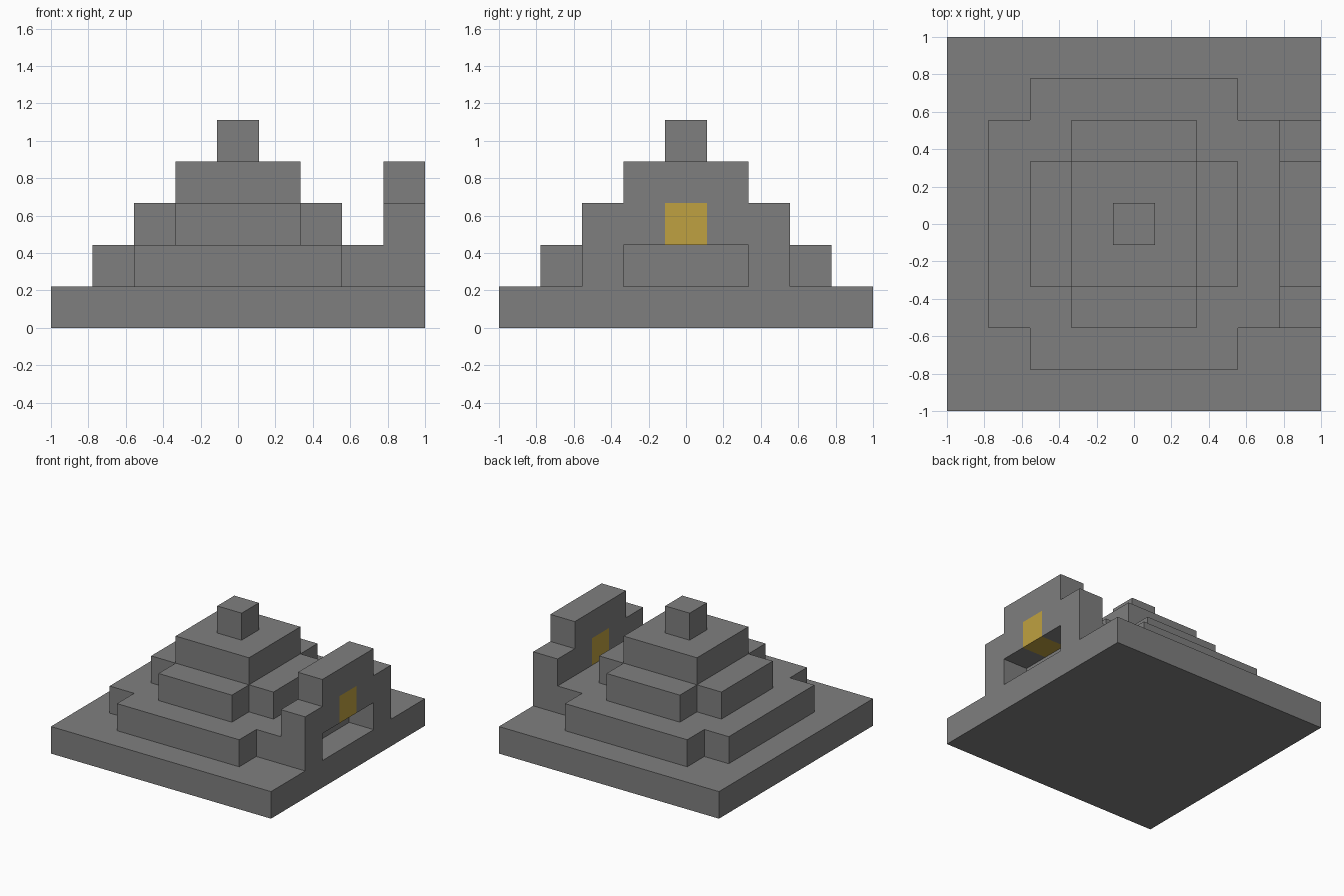
import bpy
import bmesh
from mathutils import Vector

if "Cube" in bpy.data.objects:
    bpy.data.objects.remove(bpy.data.objects["Cube"], do_unlink=True)

U = 2 / 9  # one block


def material(name, colour):
    mat = bpy.data.materials.new(name)
    mat.use_nodes = True
    mat.diffuse_color = colour
    mat.node_tree.nodes["Principled BSDF"].inputs["Base Color"].default_value = colour
    return mat


stone = material("grey stone", (0.212, 0.212, 0.212, 1))
gold = material("gold", (0.52, 0.356, 0.052, 1))


def extrude(name, outline, direction, mat):
    """Closed solid from an outline in block units, swept along direction."""
    bm = bmesh.new()
    face = bm.faces.new([bm.verts.new(Vector(p) * U) for p in outline])
    swept = bmesh.ops.extrude_face_region(bm, geom=[face], use_keep_orig=True)
    verts = [v for v in swept["geom"] if isinstance(v, bmesh.types.BMVert)]
    bmesh.ops.translate(bm, verts=verts, vec=Vector(direction) * U)
    bmesh.ops.recalc_face_normals(bm, faces=bm.faces)
    mesh = bpy.data.meshes.new(name)
    bm.to_mesh(mesh)
    bm.free()
    mesh.materials.append(mat)
    obj = bpy.data.objects.new(name, mesh)
    bpy.context.collection.objects.link(obj)
    return obj


def square(h):
    return [(-h, -h), (h, -h), (h, h), (-h, h)]


def cross(x_in, x_out, y_in, y_out):
    """Rectangle with its four corners notched out."""
    corner = [(x_out, y_in), (x_in, y_in), (x_in, y_out)]
    right = corner + [(-x, y) for x, y in reversed(corner)]
    return right + [(-x, -y) for x, y in right]


# Stepped pyramid, one block per level
tiers = [
    ("plinth", square(4.5)),
    ("lower_terrace", cross(2.5, 3.5, 2.5, 3.5)),
    ("middle_terrace", cross(1.5, 2.5, 1.5, 2.5)),
    ("upper_terrace", square(1.5)),
    ("summit_block", square(0.5)),
]
for level, (name, outline) in enumerate(tiers):
    if name == "middle_terrace":
        outline = cross(1.5, 2.5, 1.5, 2.5)
    extrude(name, [(x, y, level) for x, y in outline], (0, 0, 1), stone)

# Stepped gate with a wide doorway and a slot above it
half = [(0.5, 3), (0.5, 2), (1.5, 2), (1.5, 1), (2.5, 1), (2.5, 3), (1.5, 3), (1.5, 4)]
profile = half + [(-y, z) for y, z in reversed(half)]
extrude("gate", [(3.5, y, z) for y, z in profile], (1, 0, 0), stone)

# Gold block filling the slot
extrude("gold_block", [(3.5, y, z + 2.5) for y, z in square(0.5)], (1, 0, 0), gold)
